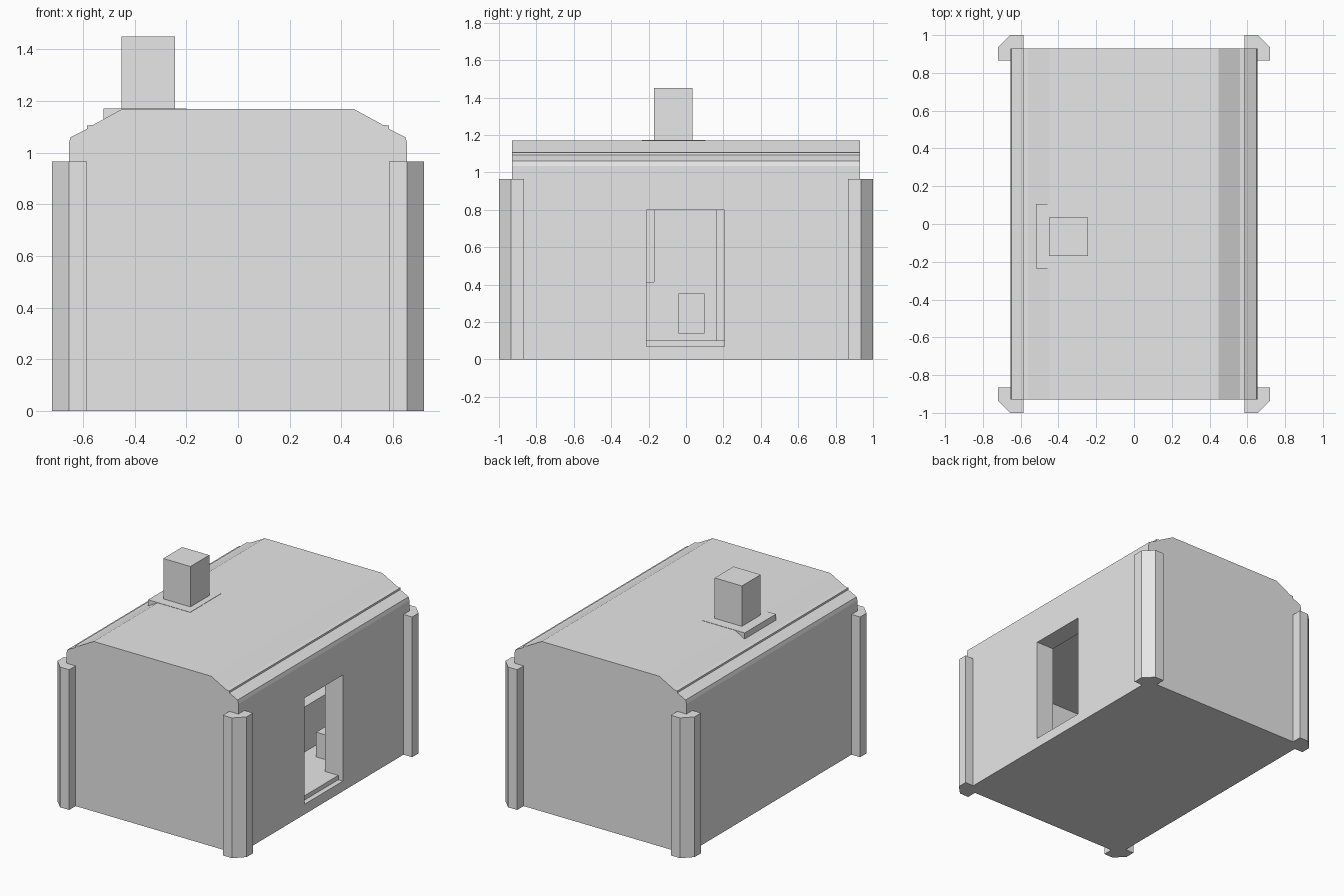
import bpy, bmesh

if "Cube" in bpy.data.objects:
    bpy.data.objects.remove(bpy.data.objects["Cube"], do_unlink=True)

grey = bpy.data.materials.new("plain grey")
grey.use_nodes = True
grey.diffuse_color = (0.8, 0.8, 0.8, 1)
grey.node_tree.nodes["Principled BSDF"].inputs["Base Color"].default_value = (0.8, 0.8, 0.8, 1)


def prism(name, outline, to_3d, start, end):
    """Extrude a 2D outline; to_3d places (u, v, depth) in space."""
    bm = bmesh.new()
    rings = [[bm.verts.new(to_3d(u, v, d)) for u, v in outline] for d in (start, end)]
    bm.faces.new(rings[0])
    bm.faces.new(rings[1])
    n = len(outline)
    for i in range(n):
        j = (i + 1) % n
        bm.faces.new((rings[0][i], rings[0][j], rings[1][j], rings[1][i]))
    bmesh.ops.recalc_face_normals(bm, faces=bm.faces)
    mesh = bpy.data.meshes.new(name)
    bm.to_mesh(mesh)
    bm.free()
    mesh.materials.append(grey)
    obj = bpy.data.objects.new(name, mesh)
    bpy.context.collection.objects.link(obj)
    return obj


def upright(u, v, d):
    return (u, v, d)


def lengthwise(u, v, d):
    return (u, d, v)


def box(name, x, y, z):
    outline = [(x[0], y[0]), (x[1], y[0]), (x[1], y[1]), (x[0], y[1])]
    return prism(name, outline, upright, z[0], z[1])


def cut(target, *span):
    cutter = box("cutter", *span)
    cutter.hide_render = True
    mod = target.modifiers.new("cut", "BOOLEAN")
    mod.operation = "DIFFERENCE"
    mod.solver = "EXACT"
    mod.object = cutter
    bpy.context.view_layer.objects.active = target
    bpy.ops.object.modifier_apply(modifier=mod.name)
    bpy.data.objects.remove(cutter, do_unlink=True)


# Hut shell: stepped roof profile running the full length
half = [(0.655, 0), (0.655, 1.035), (0.648, 1.06), (0.585, 1.092),
        (0.585, 1.105), (0.56, 1.108), (0.447, 1.17)]
profile = half + [(-x, z) for x, z in reversed(half)]
shell = prism("hut_shell", profile, lengthwise, -0.93, 0.93)

# Room, doorway and door sill
cut(shell, (-0.52, 0.52), (-0.79, 0.79), (0.1, 0.82))
cut(shell, (0.45, 0.8), (-0.21, 0.205), (0.1, 0.8))
cut(shell, (0.62, 0.8), (-0.21, 0.205), (0.07, 0.2))

# Chamfered posts wrapped round the four corners
post = [(0.585, 0.93), (0.585, 1.0), (0.655, 1.0), (0.72, 0.935),
        (0.72, 0.865), (0.655, 0.865), (0.655, 0.93)]
for sx, side in ((1, "left"), (-1, "right")):
    for sy, end in ((-1, "front"), (1, "back")):
        prism(f"{end}_{side}_post", [(sx * x, sy * y) for x, y in post],
              upright, 0, 0.965)

# Chimney and its base on the roof
box("chimney_base", (-0.52, -0.2), (-0.235, 0.105), (1.1, 1.172))
box("chimney", (-0.45, -0.243), (-0.17, 0.035), (1.15, 1.45))

# Stove with a firebox, and low benches inside
stove = box("stove", (-0.52, -0.2), (-0.17, 0.165), (0.1, 0.82))
cut(stove, (-0.42, -0.1), (-0.04, 0.1), (0.14, 0.35))
box("stove_bench", (-0.52, -0.2), (-0.6, -0.17), (0.1, 0.415))
box("bed", (-0.52, 0.25), (0.35, 0.79), (0.1, 0.41))
box("stool", (0.35, 0.5), (0.35, 0.5), (0.1, 0.27))
